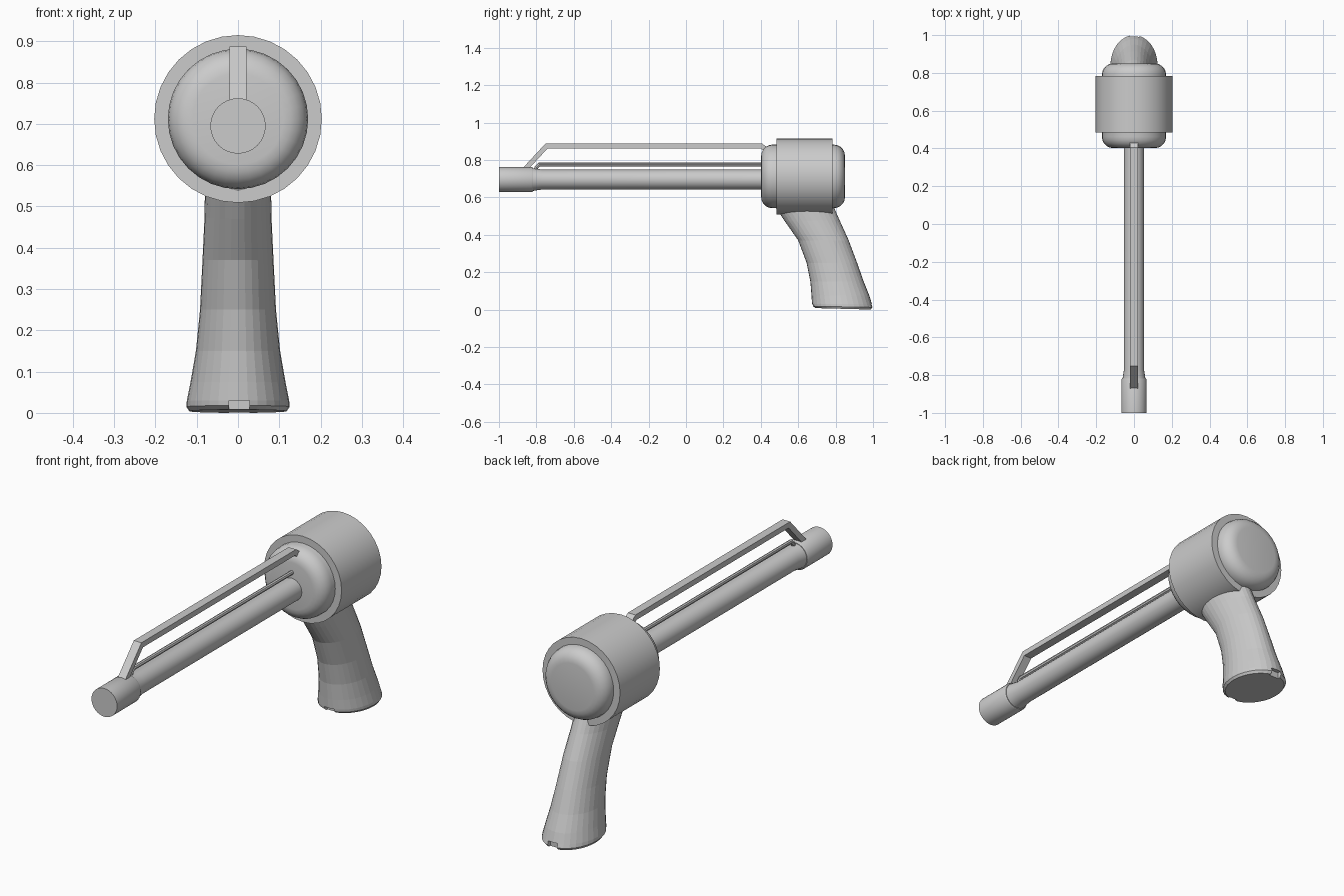
import bpy, bmesh
from math import sin, cos, pi
from mathutils import Vector

if "Cube" in bpy.data.objects:
    bpy.data.objects.remove(bpy.data.objects["Cube"])

def make(name, bm):
    bmesh.ops.recalc_face_normals(bm, faces=bm.faces[:])
    me = bpy.data.meshes.new(name)
    bm.to_mesh(me)
    bm.free()
    ob = bpy.data.objects.new(name, me)
    bpy.context.collection.objects.link(ob)
    return ob

def loft(name, rings, closed=False):
    """Skin a list of point rings; cap the ends unless closed into a loop."""
    bm = bmesh.new()
    vs = [[bm.verts.new(p) for p in r] for r in rings]
    n = len(vs[0])
    pairs = list(zip(vs, vs[1:])) + ([(vs[-1], vs[0])] if closed else [])
    for a, b in pairs:
        for i in range(n):
            j = (i + 1) % n
            bm.faces.new((a[i], a[j], b[j], b[i]))
    if not closed:
        bm.faces.new(vs[0])
        bm.faces.new(vs[-1])
    return make(name, bm)

def lathe(name, profile, z, n=32, closed=False):
    """Revolve (y, radius) points about a y-parallel axis at height z."""
    return loft(name, [[(r * sin(2 * pi * i / n), y, z + r * cos(2 * pi * i / n))
                        for i in range(n)] for y, r in profile], closed)

def sweep(name, path, section):
    """Sweep an (x, height) section along a (y, z) path with mitred bends."""
    pts = [Vector(p) for p in path]
    rings = []
    for i, p in enumerate(pts):
        d = [(b - a).normalized() for a, b in zip(pts[max(i - 1, 0):i + 2], pts[max(i - 1, 0) + 1:i + 2])]
        normals = [Vector((-v.y, v.x)) for v in d]
        m = sum(normals, Vector((0, 0))).normalized()
        m = m / m.dot(normals[0])
        rings.append([(x, p.x + m.x * h, p.y + m.y * h) for x, h in section])
    return loft(name, rings)

def box(name, lo, hi):
    return loft(name, [[(lo[0], lo[1], z), (hi[0], lo[1], z), (hi[0], hi[1], z), (lo[0], hi[1], z)]
                       for z in (lo[2], hi[2])])

# Rounded motor body
R, c = 0.17, 0.06
arc = [(0.402 + c * (1 - sin(t * pi / 10)), R - c * (1 - cos(t * pi / 10))) for t in range(5, -1, -1)]
lathe("motor_body", arc + [(1.252 - y, r) for y, r in reversed(arc)], 0.712)

# Outer sleeve around the body
lathe("body_sleeve", [(0.485, 0.165), (0.485, 0.203), (0.783, 0.203), (0.783, 0.165)], 0.712, closed=True)

# Barrel with a tapered collar, and the muzzle cap
lathe("barrel", [(-0.83, 0.062), (-0.815, 0.06), (-0.77, 0.053), (0.45, 0.053)], 0.695, 24)
lathe("muzzle", [(-1.0, 0.067), (-0.825, 0.067), (-0.817, 0.063)], 0.695)

# Flat bar above the barrel
w, h = 0.02, 0.013
sweep("top_bar", [(-0.875, 0.735), (-0.745, 0.875), (0.402, 0.875), (0.47, 0.825)],
      [(-w, -h), (w, -h), (w, h), (-w, h)])

# Thin rod between bar and barrel
sweep("thin_rod", [(-0.81, 0.73), (-0.80, 0.76), (-0.785, 0.775), (0.44, 0.775)],
      [(0.01 * cos(i * pi / 4), 0.01 * sin(i * pi / 4)) for i in range(8)])

# Grip: (front y, back y, front z, back z, half width)
sections = [(0.47, 0.785, 0.56, 0.56, 0.08), (0.53, 0.82, 0.47, 0.48, 0.081),
            (0.60, 0.87, 0.37, 0.37, 0.086), (0.645, 0.915, 0.25, 0.25, 0.092),
            (0.665, 0.95, 0.15, 0.15, 0.102), (0.671, 0.98, 0.075, 0.075, 0.115),
            (0.674, 0.994, 0.03, 0.03, 0.124), (0.676, 1.0, 0.018, 0.012, 0.125),
            (0.69, 0.99, 0.008, 0.0, 0.118)]
n = 32
rings = []
for f, b, zf, zb, hw in sections:
    ring = []
    for i in range(n):
        t = 2 * pi * i / n
        k = (1 - cos(t)) / 2
        ring.append((hw * sin(t), f + (b - f) * k, zf + (zb - zf) * k))
    rings.append(ring)
grip = loft("grip", rings)

# Small notches at the front and back of the grip's lower rim
for name, y0, y1 in (("front_notch", 0.64, 0.70), ("back_notch", 0.975, 1.03)):
    cutter = box(name, (-0.022, y0, -0.02), (0.028, y1, 0.03))
    cutter.hide_render = True
    cutter.hide_set(True)
    m = grip.modifiers.new(name, 'BOOLEAN')
    m.operation = 'DIFFERENCE'
    m.object = cutter

# Soft shading on gently curved parts
bpy.ops.object.select_all(action='DESELECT')
for nm in ("motor_body", "body_sleeve", "barrel", "muzzle", "thin_rod"):
    ob = bpy.data.objects[nm]
    ob.select_set(True)
    bpy.context.view_layer.objects.active = ob
bpy.ops.object.shade_smooth_by_angle(angle=0.6)
